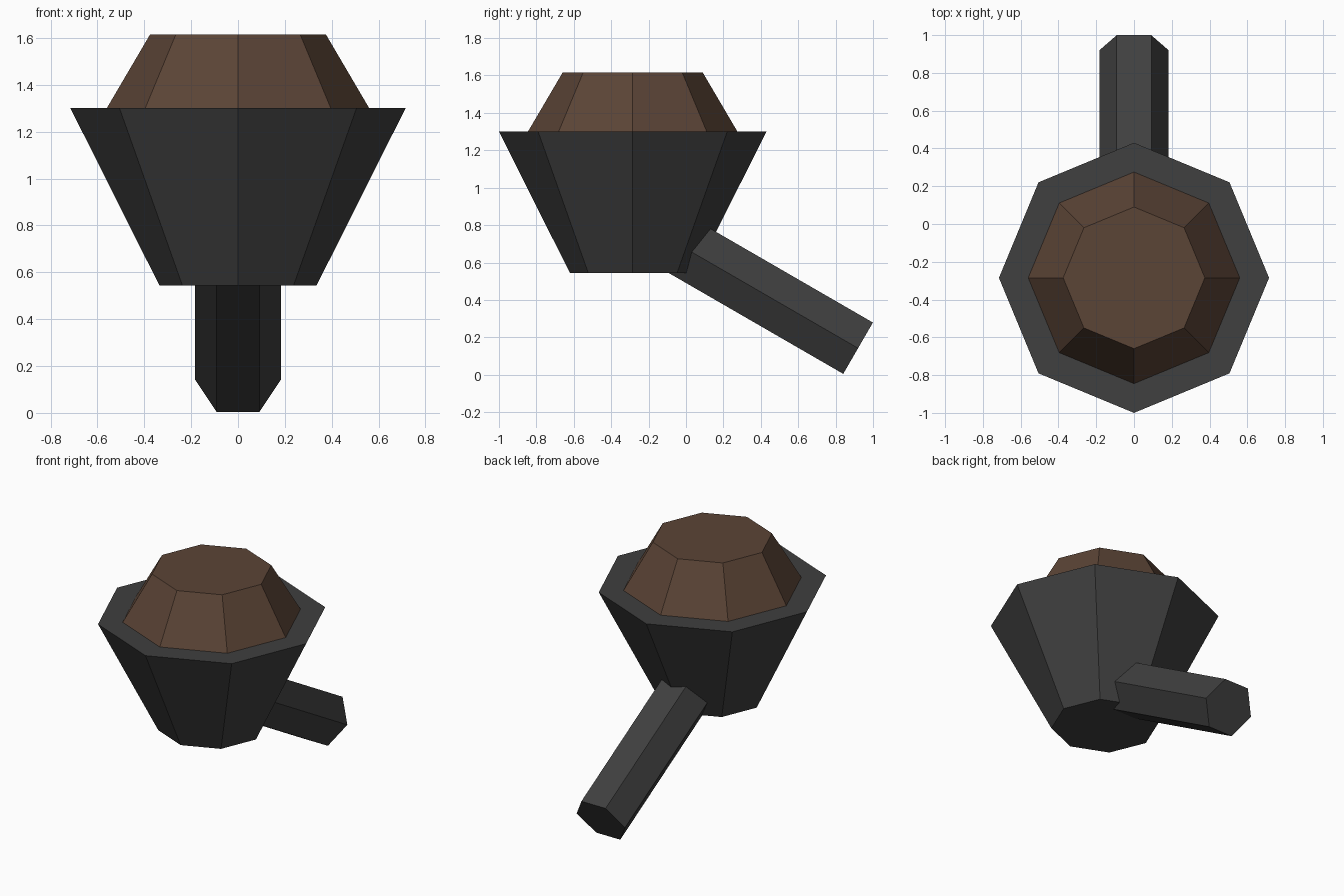
import bpy
import math
from mathutils import Vector

cube = bpy.data.objects.get("Cube")
if cube:
    bpy.data.objects.remove(cube, do_unlink=True)


def make_material(name, rgb):
    mat = bpy.data.materials.new(name)
    mat.use_nodes = True
    colour = (*rgb, 1.0)
    mat.diffuse_color = colour
    mat.node_tree.nodes["Principled BSDF"].inputs["Base Color"].default_value = colour
    return mat


def prism(name, sides, r_start, r_end, start, end, mat, turn=0.0, cap='NGON'):
    """Flat-sided cone or prism running from start to end."""
    start, end = Vector(start), Vector(end)
    axis = end - start
    bpy.ops.mesh.primitive_cone_add(
        vertices=sides, radius1=r_start, radius2=r_end,
        depth=axis.length, end_fill_type=cap)
    obj = bpy.context.object
    obj.name = name
    # Tilt about x only, so the sides stay aligned with the x axis
    tilt = math.atan2(-axis.y, axis.z)
    obj.rotation_mode = 'ZYX'
    obj.rotation_euler = (tilt, 0, turn)
    obj.location = (start + end) / 2
    obj.data.materials.append(mat)
    return obj


dark_grey = make_material("dark grey", (0.05, 0.05, 0.05))
coffee_brown = make_material("coffee brown", (0.105, 0.058, 0.037))

BOWL_Y = -0.285

# Tapered octagonal bowl with a flat rim
prism("bowl", 8, 0.335, 0.715, (0, BOWL_Y, 0.543), (0, BOWL_Y, 1.30), dark_grey)

# Heaped filling, open underneath where it meets the rim
filling = prism("filling", 8, 0.56, 0.375, (0, BOWL_Y, 1.30), (0, BOWL_Y, 1.615),
                coffee_brown, cap='NOTHING')
lid = prism("filling_top", 8, 0.375, 0.375, (0, BOWL_Y, 1.609), (0, BOWL_Y, 1.615),
            coffee_brown)

# Hexagonal handle sloping down at the back
prism("handle", 6, 0.183, 0.183, (0, -0.12, 0.743), (0, 0.92, 0.142), dark_grey,
      turn=math.radians(30))
